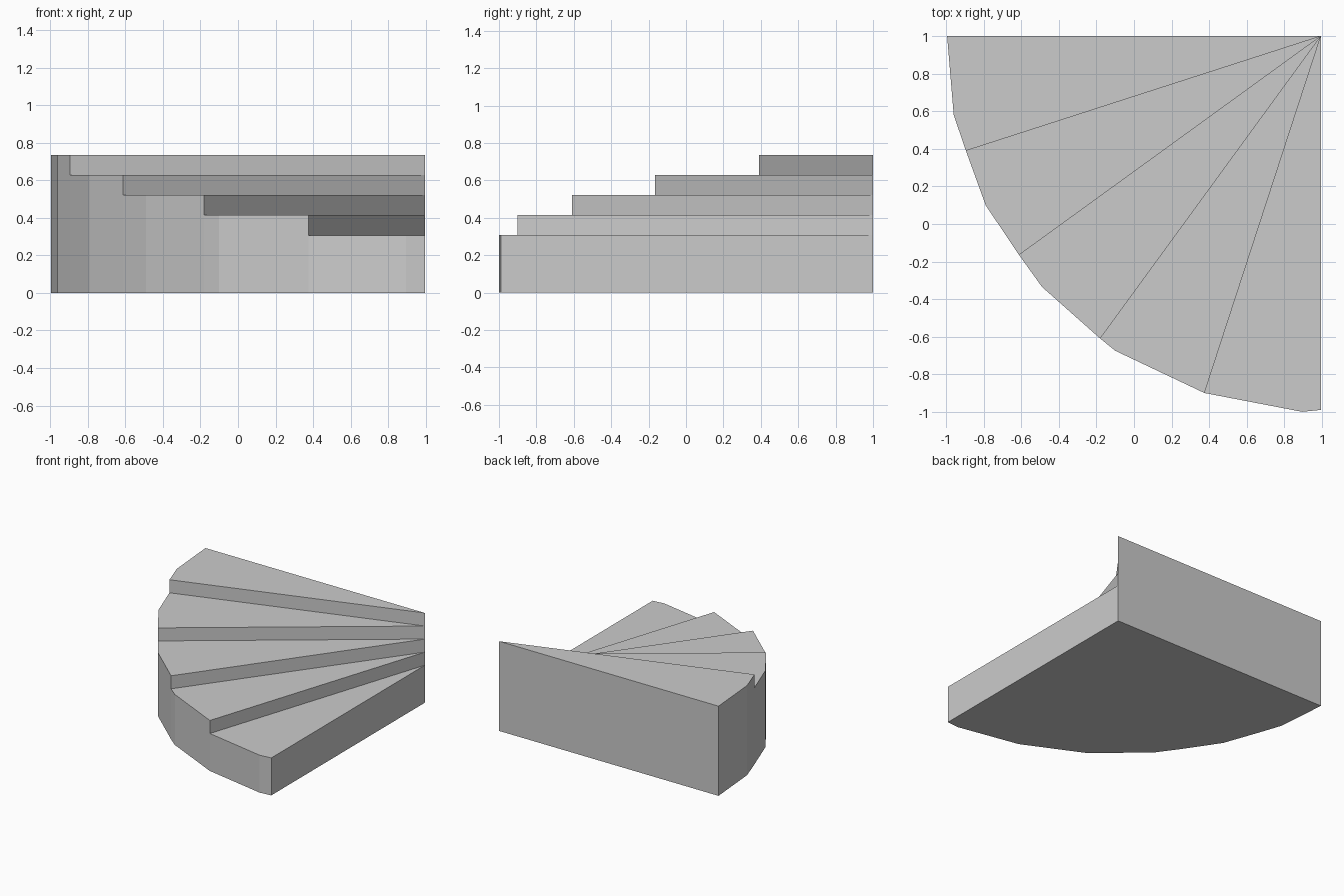
import bpy
import bmesh

if "Cube" in bpy.data.objects:
    bpy.data.objects.remove(bpy.data.objects["Cube"])

# Colour
grey = bpy.data.materials.new("plain_grey")
grey.use_nodes = True
colour = (0.6, 0.6, 0.6, 1)
grey.diffuse_color = colour
grey.node_tree.nodes["Principled BSDF"].inputs["Base Color"].default_value = colour

# Rim points of each winder tread, from the lowest to the highest
PIVOT = (0.995, 1)
RIMS = [
    [(0.995, -0.99), (0.895, -1), (0.375, -0.9)],
    [(0.375, -0.9), (-0.1, -0.675), (-0.18, -0.61)],
    [(-0.18, -0.61), (-0.49, -0.335), (-0.612, -0.165)],
    [(-0.612, -0.165), (-0.79, 0.1), (-0.895, 0.39)],
    [(-0.895, 0.39), (-0.96, 0.58), (-0.995, 1)],
]
FIRST, RISE = 0.307, 0.107
heights = [FIRST + RISE * i for i in range(len(RIMS))]

bm = bmesh.new()


def face(points):
    bm.faces.new([bm.verts.new(p) for p in points])


def wall(a, b, low, high):
    face([(*a, low), (*b, low), (*b, high), (*a, high)])


for i, (rim, top) in enumerate(zip(RIMS, heights)):
    # Tread and underside
    face([(*p, top) for p in [PIVOT] + rim[::-1]])
    face([(*p, 0) for p in [PIVOT] + rim])
    # Outer wall, split where the tread below meets it
    below = [(*rim[0], heights[i - 1])] if i else []
    face([(*rim[0], 0), (*rim[1], 0), (*rim[1], top), (*rim[0], top)] + below)
    wall(rim[1], rim[2], 0, top)
    # Riser up from the tread below
    if i:
        wall(PIVOT, rim[0], heights[i - 1], top)

# Straight end walls along the two sides of the corner
wall(PIVOT, RIMS[0][0], 0, heights[0])
face([(*RIMS[-1][-1], 0), (*PIVOT, 0)] + [(*PIVOT, h) for h in heights]
     + [(*RIMS[-1][-1], heights[-1])])

bmesh.ops.remove_doubles(bm, verts=bm.verts, dist=0.0001)
bmesh.ops.recalc_face_normals(bm, faces=bm.faces)
flat = [e for e in bm.edges if len(e.link_faces) == 2 and e.calc_face_angle() < 0.001]
bmesh.ops.dissolve_edges(bm, edges=flat, use_verts=False)

mesh = bpy.data.meshes.new("winder_steps")
bm.to_mesh(mesh)
bm.free()
mesh.materials.append(grey)
steps = bpy.data.objects.new("winder_steps", mesh)
bpy.context.collection.objects.link(steps)
